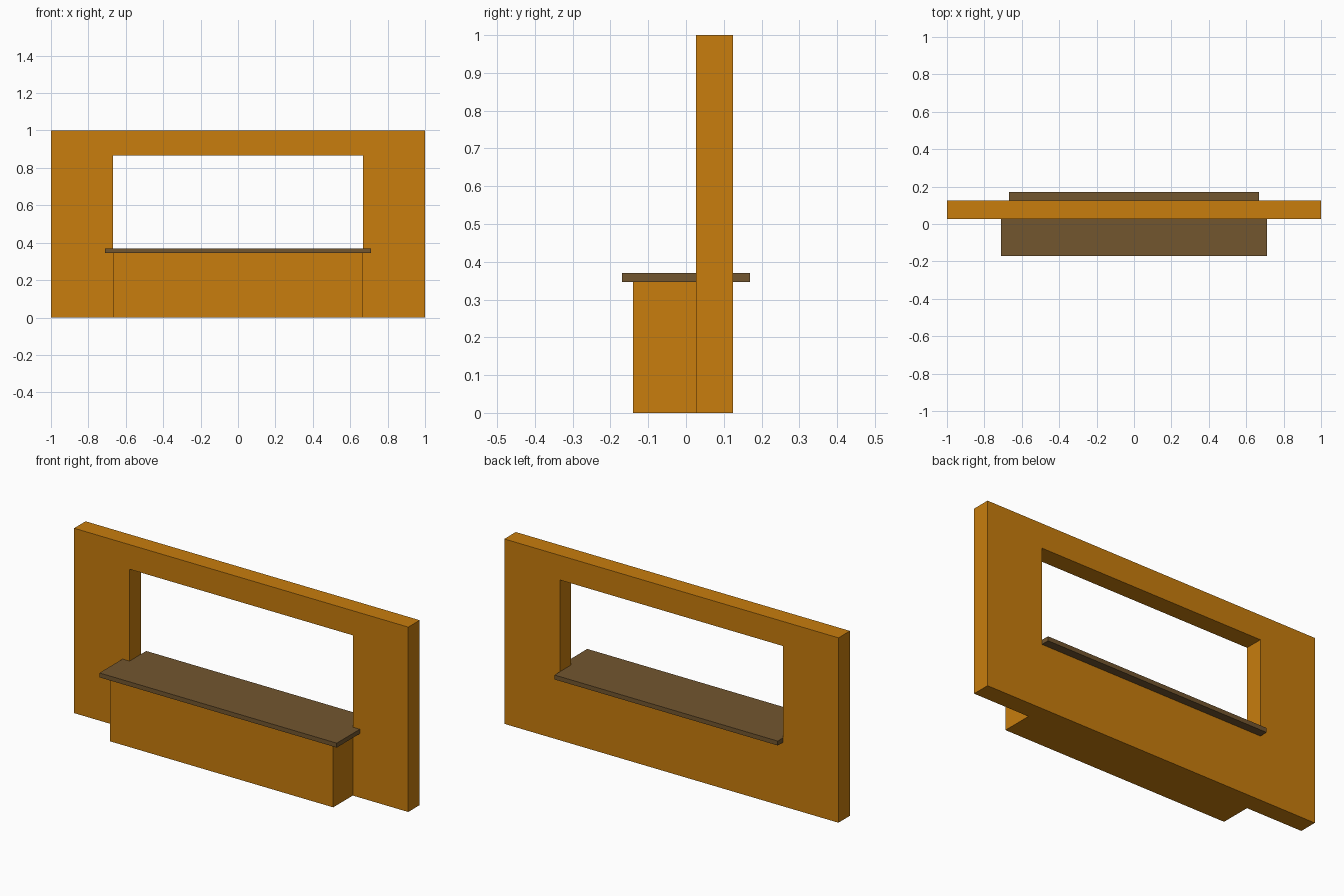
import bpy
import bmesh
from mathutils import Vector

cube = bpy.data.objects.get("Cube")
if cube:
    bpy.data.objects.remove(cube, do_unlink=True)


def make_material(name, color):
    mat = bpy.data.materials.new(name)
    mat.use_nodes = True
    mat.diffuse_color = color
    mat.node_tree.nodes["Principled BSDF"].inputs["Base Color"].default_value = color
    return mat


def extruded(name, points, faces, depth, mat):
    """Flat outline faces pushed along a depth vector into a solid."""
    bm = bmesh.new()
    verts = [bm.verts.new(p) for p in points]
    flat = [bm.faces.new([verts[i] for i in f]) for f in faces]
    result = bmesh.ops.extrude_face_region(bm, geom=flat, use_keep_orig=True)
    moved = [v for v in result["geom"] if isinstance(v, bmesh.types.BMVert)]
    bmesh.ops.translate(bm, verts=moved, vec=Vector(depth))
    bmesh.ops.recalc_face_normals(bm, faces=bm.faces)
    mesh = bpy.data.meshes.new(name)
    bm.to_mesh(mesh)
    bm.free()
    mesh.materials.append(mat)
    obj = bpy.data.objects.new(name, mesh)
    bpy.context.collection.objects.link(obj)
    return obj


def rectangle(half, low, high, y):
    return [(-half, y, low), (half, y, low), (half, y, high), (-half, y, high)]


orange = make_material("orange_paint", (0.578, 0.205, 0.004, 1))
brown = make_material("brown_wood", (0.171, 0.093, 0.028, 1))

WALL_FRONT, WALL_BACK = 0.027, 0.125
OPENING, SILL, SHELF_TOP = 0.668, 0.346, 0.37

# Wall with a wide serving opening
ring = [(i, (i + 1) % 4, (i + 1) % 4 + 4, i + 4) for i in range(4)]
extruded("wall",
         rectangle(1, 0, 1, WALL_FRONT) + rectangle(OPENING, SILL, 0.867, WALL_FRONT),
         ring, (0, WALL_BACK - WALL_FRONT, 0), orange)

# Solid base below the counter
extruded("counter_base", rectangle(OPENING, 0, SILL, -0.14), [range(4)],
         (0, WALL_FRONT + 0.14, 0), orange)

# Countertop, narrower where it passes through the opening
right = [(0.71, -0.17), (0.71, WALL_FRONT), (OPENING, WALL_FRONT), (OPENING, 0.17)]
outline = right + [(-x, y) for x, y in reversed(right)]
extruded("countertop", [(x, y, SILL) for x, y in outline], [range(len(outline))],
         (0, 0, SHELF_TOP - SILL), brown)
